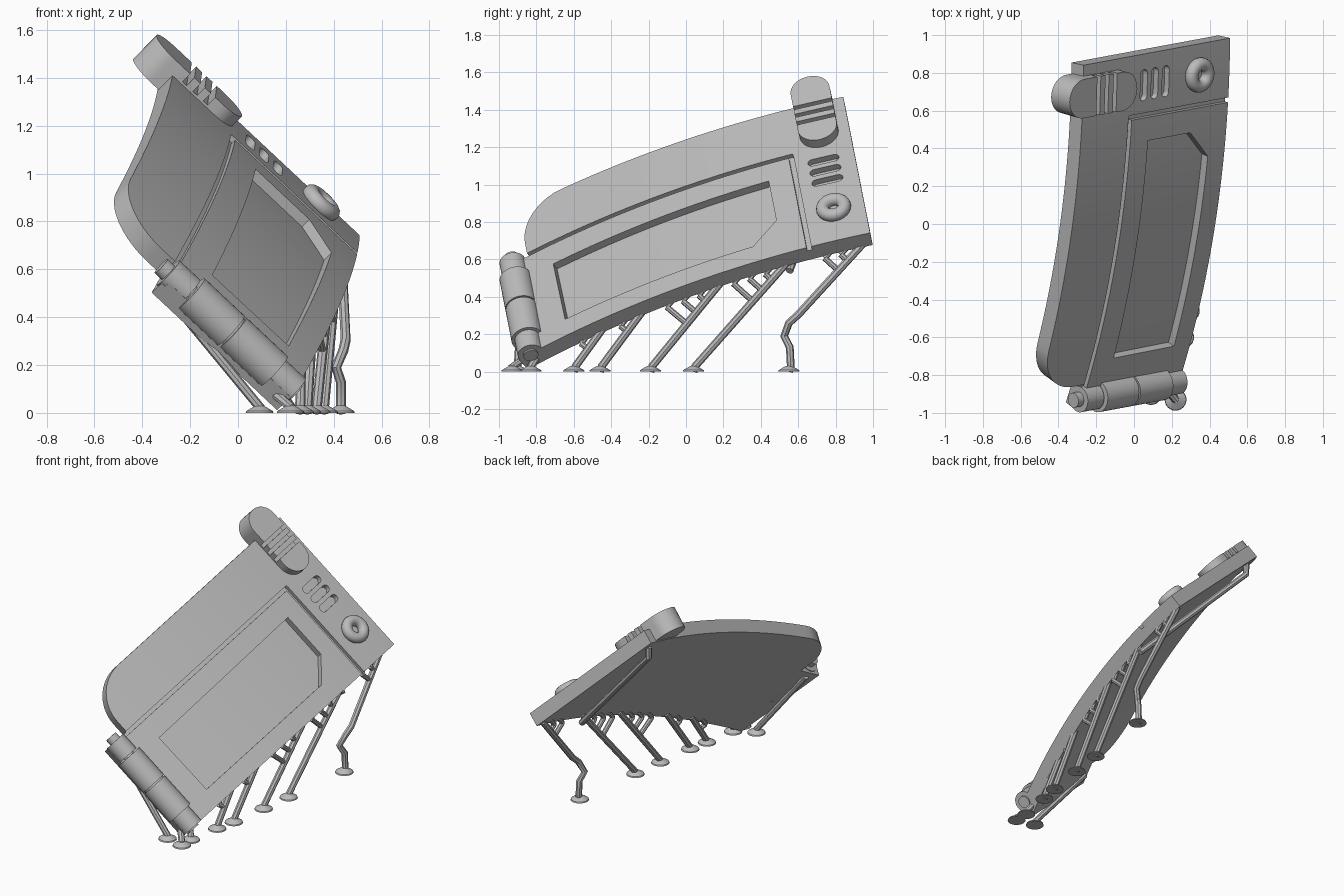
import bpy, bmesh, math
from mathutils import Vector, Matrix

if "Cube" in bpy.data.objects:
    bpy.data.objects.remove(bpy.data.objects["Cube"])

grey = bpy.data.materials.new("plain_grey")
grey.use_nodes = True
COLOUR = (0.5, 0.5, 0.5, 1)
grey.diffuse_color = COLOUR
grey.node_tree.nodes["Principled BSDF"].inputs["Base Color"].default_value = COLOUR

# Tilted frame of the panel: across, along and outward, plus its gentle arc
ORIGIN = Vector((0.26, -0.77, 0.13))
ACROSS = Vector((0.723, 0.134, -0.678)).normalized()
OUT = ACROSS.cross(Vector((0.139, 0.938, 0.321))).normalized()
ALONG = OUT.cross(ACROSS)
LENGTH, RADIUS, RISE, THICK = 1.88, 5.2, 0.085, 0.092


def bend(a, b, w):
    """Map flat sheet coordinates onto the curved, tilted panel."""
    t = (b - LENGTH / 2) / RADIUS
    along = LENGTH / 2 + (RADIUS + w) * math.sin(t)
    out = (RADIUS + w) * math.cos(t) - RADIUS + RISE
    return ORIGIN + ACROSS * a + ALONG * along + OUT * out


def add_object(name, bm):
    mesh = bpy.data.meshes.new(name)
    bm.to_mesh(mesh)
    bm.free()
    mesh.materials.append(grey)
    ob = bpy.data.objects.new(name, mesh)
    bpy.context.collection.objects.link(ob)
    return ob


def prism(name, points, low, high):
    bm = bmesh.new()
    face = bm.faces.new([bm.verts.new((x, y, low)) for x, y in points])
    top = bmesh.ops.extrude_face_region(bm, geom=[face])["geom"]
    for v in top:
        if isinstance(v, bmesh.types.BMVert):
            v.co.z = high
    bmesh.ops.recalc_face_normals(bm, faces=bm.faces)
    return add_object(name, bm)


def arc(cx, cy, r, start, end, steps=10):
    angles = [math.radians(start + (end - start) * i / steps) for i in range(steps + 1)]
    return [(cx + r * math.cos(t), cy + r * math.sin(t)) for t in angles]


def box(x0, x1, y0, y1):
    return [(x0, y0), (x1, y0), (x1, y1), (x0, y1)]


def cut(ob, cutters):
    for c in cutters:
        m = ob.modifiers.new("cut", "BOOLEAN")
        m.operation, m.solver, m.object = "DIFFERENCE", "EXACT", c
    graph = bpy.context.evaluated_depsgraph_get()
    ob.data = bpy.data.meshes.new_from_object(ob.evaluated_get(graph))
    ob.modifiers.clear()
    for c in cutters:
        bpy.data.objects.remove(c)


def smooth(ob):
    bpy.ops.object.select_all(action="DESELECT")
    ob.select_set(True)
    bpy.context.view_layer.objects.active = ob
    bpy.ops.object.shade_smooth_by_angle(angle=math.radians(30))


def finish(ob, slices=0):
    """Slice the flat part along its length, then bend it into place."""
    bm = bmesh.new()
    bm.from_mesh(ob.data)
    for i in range(slices):
        y = -0.15 + 2.02 * (i + 0.5) / slices
        bmesh.ops.bisect_plane(bm, geom=bm.verts[:] + bm.edges[:] + bm.faces[:],
                               plane_co=(0, y, 0), plane_no=(0, 1, 0))
    for v in bm.verts:
        v.co = bend(*v.co)
    bm.normal_update()
    bm.to_mesh(ob.data)
    bm.free()
    smooth(ob)


# Curved panel with rounded lower corner, grooves, window recess and slots
outline = [(0, -0.15), (0, 1.88), (-1.073, 1.88)]
outline += arc(-0.813, 0.275, 0.26, 180, 270) + [(-0.725, 0.015), (-0.725, -0.15)]
panel = prism("panel", outline, -THICK, 0)
window = [(-0.56, 0.15), (-0.12, 0.155), (-0.12, 1.25), (-0.265, 1.4), (-0.575, 1.4)]
cutters = [prism("groove_long", box(-0.73, -0.705, -0.3, 1.555), -0.025, 0.1),
           prism("groove_cross", box(-0.715, 0.1, 1.53, 1.557), -0.025, 0.1),
           prism("window", window, -0.045, 0.1)]
for a in (-0.627, -0.548, -0.468):
    slot = arc(a, 1.77, 0.025, 0, 180) + arc(a, 1.65, 0.025, 180, 360)
    cutters.append(prism("slot", slot, -0.035, 0.1))
cut(panel, cutters)
finish(panel, 28)

# Rounded clip overhanging the high edge, with three grip grooves
clip = prism("clip", arc(-0.835, 1.715, 0.105, -90, 90, 16)
             + arc(-1.12, 1.715, 0.105, 90, 270, 16), -0.085, 0.057)
cut(clip, [prism("grip", box(a, a + 0.025, 1.5, 1.95), 0.01, 0.2)
           for a in (-1.025, -0.965, -0.905)])
finish(clip)

# Round button
bpy.ops.mesh.primitive_torus_add(major_radius=0.059, minor_radius=0.035,
                                 major_segments=32, minor_segments=14)
button = bpy.context.object
button.name = "ring_button"
button.data.materials.append(grey)
button.data.transform(Matrix.Translation((-0.235, 1.715, 0.018)))
finish(button)

# Hinge barrel: stepped cylinders on a pin
bm = bmesh.new()
for start, end, r in ((-0.77, 0.01, 0.04), (-0.73, -0.61, 0.07), (-0.6, -0.37, 0.087),
                      (-0.38, -0.35, 0.076), (-0.36, -0.12, 0.087), (-0.13, 0, 0.07)):
    place = Matrix.Translation(((start + end) / 2, -0.08, -0.008)) @ Matrix.Rotation(math.pi / 2, 4, "Y")
    bmesh.ops.create_cone(bm, cap_ends=True, segments=32, radius1=r, radius2=r,
                          depth=end - start, matrix=place)
finish(add_object("hinge", bm))


# Support struts with disc feet
def low_edge(y):
    """Point on the underside of the low edge at a given depth."""
    b = 0.0
    for _ in range(12):
        b += y - bend(-0.03, b, -THICK).y
    return bend(-0.03, b, -THICK + 0.01)


def tubes(name, paths, radius):
    curve = bpy.data.curves.new(name, "CURVE")
    curve.dimensions = "3D"
    curve.bevel_depth, curve.bevel_resolution, curve.use_fill_caps = radius, 2, True
    for path in paths:
        s = curve.splines.new("POLY")
        s.points.add(len(path) - 1)
        for p, co in zip(s.points, path):
            p.co = (*co, 1)
    curve.materials.append(grey)
    ob = bpy.data.objects.new(name, curve)
    bpy.context.collection.objects.link(ob)
    bpy.ops.object.select_all(action="DESELECT")
    ob.select_set(True)
    bpy.context.view_layer.objects.active = ob
    bpy.ops.object.convert(target="MESH")
    smooth(bpy.context.object)


feet, stems, twigs = [], [], []
# foot x, foot y, depth where the stem meets the panel, number of side tips
for x, y, top, tips in ((0.26, -0.6, -0.43, 1), (0.29, -0.46, -0.22, 1),
                        (0.33, -0.19, 0.2, 3), (0.36, 0.04, 0.556, 3),
                        (0.43, 0.55, 0.96, 2)):
    foot, end = Vector((x, y, 0)), low_edge(top)
    feet.append(foot)
    path = [foot, foot + Vector((0, 0.01, 0.03))]
    if y > 0.5:
        path += [Vector(p) for p in ((0.43, 0.555, 0.13), (0.41, 0.525, 0.19),
                                     (0.44, 0.55, 0.26), (0.45, 0.6, 0.305))]
    knee = path[-1]
    stems.append(path + [end])
    rise = (end - knee).normalized()
    for i in range(1, tips + 1):
        tip = low_edge(top - 0.085 * i)
        join = knee + rise * (tip - knee).dot(rise)
        base = tip - rise * 0.07
        twigs += [[tip, base], [base, join - rise * 0.07]]

# Short struts under the hinge end and long ones behind the high corners
for foot, end in (((0.09, -0.9, 0), bend(-0.68, -0.07, -THICK)),
                  ((0.22, -0.93, 0), bend(-0.06, -0.12, -0.06)),
                  ((0.22, -0.83, 0), bend(-0.05, -0.05, -0.07))):
    feet.append(Vector(foot))
    stems.append([Vector(foot), Vector(foot) + Vector((0, 0, 0.025)), end])
high = bend(-1.0, 1.82, -THICK)
stems.append([high, high - Vector((0, 0, 0.07)), low_edge(0.556) - Vector((0, 0, 0.06))])
tubes("struts", stems, 0.021)
tubes("side_struts", twigs, 0.016)

bm = bmesh.new()
for f in feet:
    for r1, r2, z, depth in ((0.058, 0.055, 0.004, 0.008), (0.055, 0.018, 0.019, 0.022)):
        bmesh.ops.create_cone(bm, cap_ends=True, segments=24, radius1=r1, radius2=r2, depth=depth,
                              matrix=Matrix.Translation(f + Vector((0, 0, z))))
smooth(add_object("feet", bm))
